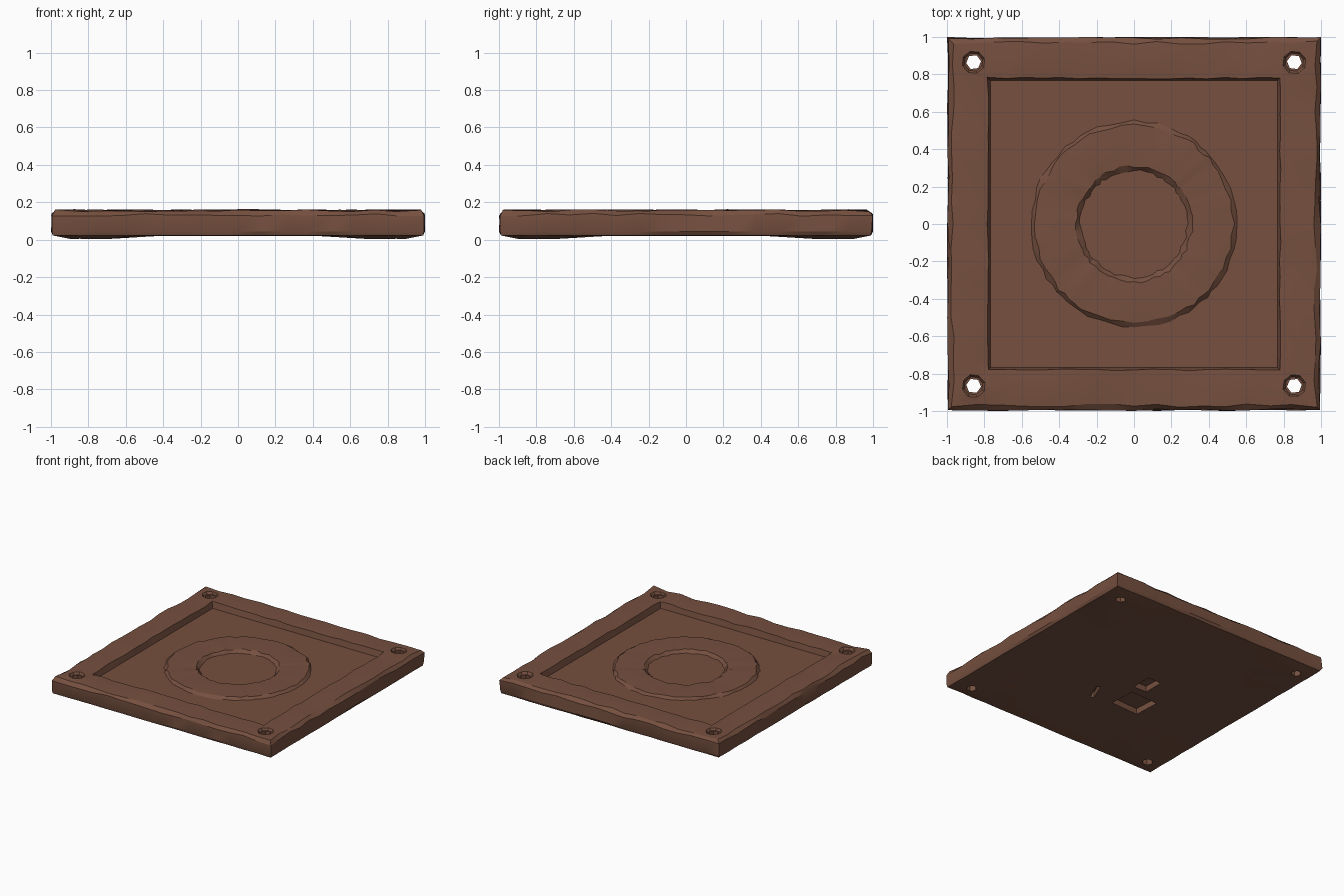
import bpy, bmesh, math, random
from mathutils import Vector

if "Cube" in bpy.data.objects:
    bpy.data.objects.remove(bpy.data.objects["Cube"])

random.seed(7)
N = 16                      # segments per side
FLOOR, RELIEF = 0.11, 0.128

brown = bpy.data.materials.new("weathered brown")
brown.diffuse_color = (0.18, 0.08, 0.05, 1)
brown.use_nodes = True
brown.node_tree.nodes["Principled BSDF"].inputs["Base Color"].default_value = brown.diffuse_color


def square_dirs():
    """Unit square outline, corners included, counter-clockwise."""
    pts = []
    for k in range(4):
        c, s = round(math.cos(k * math.pi / 2)), round(math.sin(k * math.pi / 2))
        for i in range(N):
            t = -1 + 2 * i / N
            pts.append((c - s * t, s + c * t))
    return pts


DIRS = square_dirs()


def wobble(a):
    return random.uniform(-a, a)


def square_loop(bm, half, z, side_wear=0.0, z_wear=0.0, corner_drop=0.0):
    loop = []
    for x, y in DIRS:
        f = half - random.uniform(0, side_wear)
        drop = corner_drop if min(abs(x), abs(y)) > 0.7 else 0
        loop.append(bm.verts.new((x * f, y * f, z - drop + wobble(z_wear))))
    return loop


def circle_loop(bm, r, z, wear=0.0, z_wear=0.0):
    loop = []
    for x, y in DIRS:
        a, f = math.atan2(y, x), r + wobble(wear)
        loop.append(bm.verts.new((f * math.cos(a), f * math.sin(a), z + wobble(z_wear))))
    return loop


# plate: loops from the underside, over the worn rim, into the recess and ring relief
bm = bmesh.new()
loops = [
    square_loop(bm, 0.68, 0.022),
    square_loop(bm, 0.90, 0.022, 0, 0, 0.015),
    square_loop(bm, 0.99, 0.025, 0.006),
    square_loop(bm, 1.0, 0.045, 0.008),
    square_loop(bm, 1.0, 0.135, 0.012, 0.008),
    square_loop(bm, 0.98, 0.158, 0.02, 0.006),
    square_loop(bm, 0.87, 0.162, 0, 0.003),
    square_loop(bm, 0.785, 0.158, 0.01, 0.005),
    square_loop(bm, 0.768, FLOOR),
    circle_loop(bm, 0.55, FLOOR, 0.008),
    circle_loop(bm, 0.53, RELIEF, 0.010, 0.004),
    circle_loop(bm, 0.42, RELIEF + 0.003, 0, 0.003),
    circle_loop(bm, 0.31, RELIEF, 0.008, 0.004),
    circle_loop(bm, 0.285, FLOOR - 0.004, 0.008),
]
for a, b in zip(loops, loops[1:]):
    for i in range(len(a)):
        j = (i + 1) % len(a)
        bm.faces.new((a[i], a[j], b[j], b[i]))
bm.faces.new(list(reversed(loops[0])))
bm.faces.new(loops[-1])
bmesh.ops.recalc_face_normals(bm, faces=bm.faces[:])
mesh = bpy.data.meshes.new("carved_plate")
bm.to_mesh(mesh)
bm.free()
plate = bpy.data.objects.new("carved_plate", mesh)
bpy.context.collection.objects.link(plate)
mesh.materials.append(brown)


def cut(name):
    """Subtract the active primitive from the plate."""
    cutter = bpy.context.object
    cutter.name = name
    cutter.hide_render = True
    cutter.data.materials.append(brown)
    bpy.context.view_layer.objects.active = plate
    mod = plate.modifiers.new(name, 'BOOLEAN')
    mod.operation, mod.solver, mod.object = 'DIFFERENCE', 'EXACT', cutter
    bpy.ops.object.modifier_apply(modifier=mod.name)
    bpy.data.objects.remove(cutter, do_unlink=True)


# corner bolt holes with a shallow countersink
for sx in (-1, 1):
    for sy in (-1, 1):
        at = (sx * 0.857, sy * 0.865)
        bpy.ops.mesh.primitive_cone_add(vertices=8, radius1=0.05, radius2=0.085, depth=0.05,
                                        location=(*at, 0.168), rotation=(0, 0, 0.3))
        cut("countersink_cutter")
        bpy.ops.mesh.primitive_cylinder_add(vertices=6, radius=0.04, depth=0.6,
                                            location=(*at, 0.1), rotation=(0, 0, sx * sy * 0.4))
        cut("bolt_hole_cutter")

# chipped pits in the underside: x, y, width, length, turn
for x, y, w, l, turn in ((-0.23, -0.27, 0.25, 0.22, 0.05), (-0.13, 0.0, 0.12, 0.17, 0.0),
                         (0.10, -0.33, 0.03, 0.16, -0.4)):
    bpy.ops.mesh.primitive_cube_add(size=1, location=(x, y, 0.025), rotation=(0, 0, turn))
    bpy.context.object.scale = (w, l, 0.09)
    cut("pit_cutter")

# soft worn shading with crisp edges
bpy.ops.object.select_all(action='DESELECT')
plate.select_set(True)
bpy.context.view_layer.objects.active = plate
bpy.ops.object.shade_smooth_by_angle(angle=math.radians(25))

# rest the plate on the ground
low = min(v.co.z for v in plate.data.vertices)
for v in plate.data.vertices:
    v.co.z -= low - 0.005 if low > 0.005 else 0
